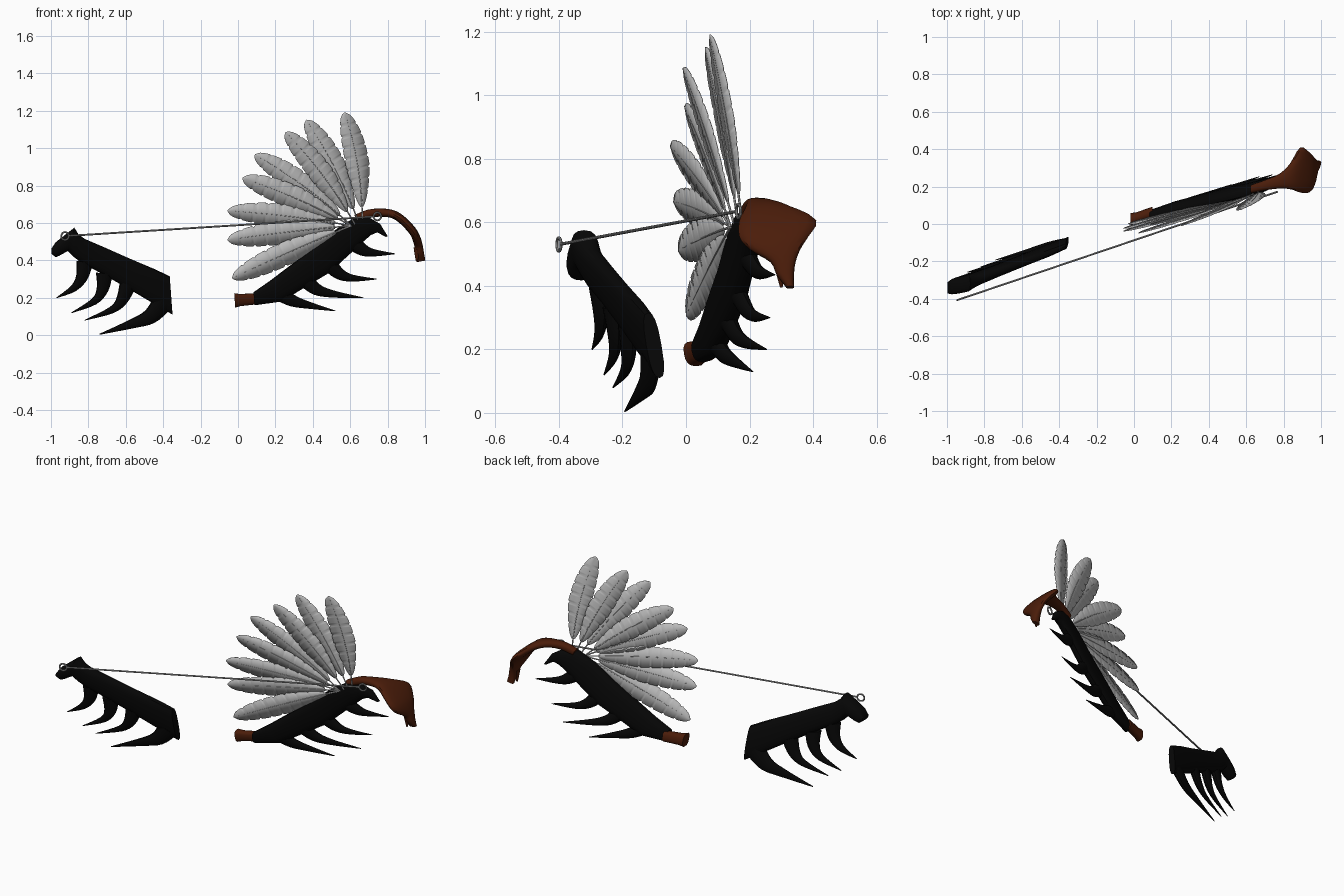
import bpy, bmesh, math
from mathutils import Vector as V

if "Cube" in bpy.data.objects:
    bpy.data.objects.remove(bpy.data.objects["Cube"])


def material(name, col):
    m = bpy.data.materials.new(name)
    m.diffuse_color = (*col, 1)
    m.use_nodes = True
    m.node_tree.nodes["Principled BSDF"].inputs["Base Color"].default_value = m.diffuse_color
    return m


BLACK = material("black", (0.002, 0.002, 0.002))
BROWN = material("brown", (0.07, 0.012, 0.003))
GREY = material("feather grey", (0.50, 0.50, 0.50))
METAL = material("metal grey", (0.32, 0.32, 0.32))


def finish(name, bm, mat, angle=40):
    bmesh.ops.recalc_face_normals(bm, faces=bm.faces)
    me = bpy.data.meshes.new(name)
    bm.to_mesh(me)
    bm.free()
    me.materials.append(mat)
    ob = bpy.data.objects.new(name, me)
    bpy.context.collection.objects.link(ob)
    bpy.ops.object.select_all(action='DESELECT')
    ob.select_set(True)
    bpy.context.view_layer.objects.active = ob
    bpy.ops.object.shade_smooth_by_angle(angle=math.radians(angle))
    return ob


def smooth_rows(rows, k=4):
    """Catmull-Rom interpolation of rows of vectors."""
    out = []
    for i in range(len(rows) - 1):
        a, b, c, d = (rows[max(0, min(len(rows) - 1, i + j))] for j in (-1, 0, 1, 2))
        for s in range(k):
            t = s / k
            out.append([0.5 * (2 * q + (r - p) * t + (2 * p - 5 * q + 4 * r - w) * t * t
                               + (3 * q - p - 3 * r + w) * t ** 3)
                        for p, q, r, w in zip(a, b, c, d)])
    return out + [rows[-1]]


def loft(name, rings, mat, sides=16, power=0.8):
    """Skin over rings given as (centre, half axis u, half axis v)."""
    bm = bmesh.new()
    loops = []
    for c, u, v in rings:
        loop = []
        for i in range(sides):
            a = 2 * math.pi * i / sides
            ca, sa = math.cos(a), math.sin(a)
            loop.append(bm.verts.new(c + u * math.copysign(abs(ca) ** power, ca)
                                     + v * math.copysign(abs(sa) ** power, sa)))
        loops.append(loop)
    for p, q in zip(loops, loops[1:]):
        for i in range(sides):
            j = (i + 1) % sides
            bm.faces.new((p[i], p[j], q[j], q[i]))
    bm.faces.new(loops[0])
    bm.faces.new(loops[-1][::-1])
    return finish(name, bm, mat)


# Each jaw lies in its own slanted plane: y from x and z
def left_plane(x, z):
    return V((x, -0.1 + 0.32 * (x + 0.36) - 0.15 * (z - 0.2), z))


def right_plane(x, z):
    return V((x, 0.044 + 0.356 * x - 0.147 * z, z))


def slab(name, plane, sections, mat):
    rings = []
    for x1, z1, x2, z2, d in sections:
        a, b = plane(x1, z1), plane(x2, z2)
        rings.append(((a + b) / 2, (a - b) / 2, V((0, d, 0))))
    return loft(name, rings, mat, power=0.75)


def spike(name, plane, pts, scale=1.0):
    rows = []
    for i, (x, z) in enumerate(pts):
        p, q = pts[max(0, i - 1)], pts[min(3, i + 1)]
        t = V((q[0] - p[0], q[1] - p[1])).normalized()
        w = (0.045, 0.032, 0.019, 0.002)[i] * scale
        u = plane(x - t.y * w, z + t.x * w) - plane(x, z)
        rows.append([plane(x, z), u, V((0, (0.026, 0.021, 0.013, 0.002)[i], 0))])
    loft(name, smooth_rows(rows), BLACK, 12, 1.0)


# Left jaw: body with hooked end, then four spikes
slab("left_jaw", left_plane, [
    (-.365, .315, -.35, .11, .024), (-.445, .353, -.47, .18, .03),
    (-.58, .41, -.58, .245, .03), (-.715, .47, -.73, .33, .032),
    (-.82, .515, -.835, .385, .036), (-.853, .54, -.88, .42, .04),
    (-.875, .575, -.91, .45, .044), (-.933, .53, -.955, .425, .044),
    (-.975, .497, -.975, .417, .04), (-.998, .462, -.998, .435, .03)], BLACK)
for i, (pts, s) in enumerate([
        ([(-.82, .39), (-.835, .31), (-.88, .25), (-.97, .20)], 1),
        ([(-.715, .33), (-.725, .245), (-.77, .18), (-.89, .12)], 1),
        ([(-.59, .27), (-.62, .19), (-.675, .135), (-.82, .08)], 1),
        ([(-.40, .18), (-.47, .10), (-.57, .06), (-.74, .005)], 1.3)]):
    spike(f"left_spike_{i + 1}", left_plane, pts, s)

# Right jaw: body with hooked end, then four spikes
slab("right_jaw", right_plane, [
    (.083, .23, .088, .16, .028), (.17, .29, .235, .18, .032),
    (.275, .37, .34, .245, .033), (.41, .47, .49, .335, .033),
    (.53, .57, .605, .44, .033), (.625, .63, .67, .50, .033),
    (.70, .63, .71, .535, .032), (.76, .595, .745, .55, .025),
    (.80, .53, .79, .525, .008)], BLACK)
for i, pts in enumerate([
        [(.22, .23), (.29, .185), (.38, .16), (.52, .13)],
        [(.36, .30), (.42, .245), (.51, .22), (.67, .20)],
        [(.48, .39), (.54, .33), (.61, .305), (.74, .30)],
        [(.61, .50), (.67, .455), (.73, .44), (.84, .435)]]):
    spike(f"right_spike_{i + 1}", right_plane, pts)

# Brown stub at the lower end of the right jaw
slab("stub", lambda x, z: right_plane(x, z) + V((0, .015, 0)), [
    (-.02, .225, -.015, .147, .032), (.01, .22, .012, .155, .026),
    (.10, .225, .10, .165, .026)], BROWN)

# Brown tail sheet: x, z along the arch, with low and high y
tail = [(.63, .622, .165, .21), (.70, .65, .18, .235), (.78, .655, .19, .27),
        (.84, .642, .185, .33), (.89, .605, .168, .41), (.935, .555, .168, .385),
        (.955, .515, .20, .36), (.966, .475, .265, .345), (.973, .435, .285, .34),
        (.98, .395, .315, .34)]
rows = []
for i, (x, z, lo, hi) in enumerate(tail):
    p, q = tail[max(0, i - 1)], tail[min(len(tail) - 1, i + 1)]
    t = V((q[0] - p[0], 0, q[1] - p[1])).normalized()
    rows.append([V((x, (lo + hi) / 2, z)), V((0, (hi - lo) / 2, 0)),
                 V((-t.z, 0, t.x)) * 0.022])
loft("tail", smooth_rows(rows, 3), BROWN)
loft("tail_prong", [(V((.955, .30, .47)), V((0, .025, 0)), V((.017, 0, 0))),
                    (V((.957, .298, .43)), V((0, .012, 0)), V((.013, 0, 0))),
                    (V((.955, .30, .395)), V((0, .004, 0)), V((.004, 0, 0)))], BROWN, 10, 1)


# Feathers: notched flat vane with a thin quill, fanned along the jaw's upper end
FACING = V((.35, -1, -.2)).normalized()


def feather(index, tip, root, half, bulge):
    tip, root = V(tip), V(root)
    side = (tip - root).cross(FACING).normalized()
    ctrl = (root + tip) / 2 + side * bulge

    def at(t):
        return root * (1 - t) ** 2 + ctrl * 2 * t * (1 - t) + tip * t * t

    bm = bmesh.new()
    n, prev = 60, None
    for i in range(n + 1):
        s = i / n
        w = half * min(1, (s / 0.42 + .02) ** 0.55)
        w *= math.sqrt(max(0, 1 - max(0, (s - .5) / .5) ** 2.2))
        if i % 7 == 3 and i > 8:
            w *= 0.86                       # barb notch
        w = max(w, .003)
        c = at(.13 + .87 * s)
        row = [bm.verts.new(c + side * w * k - FACING * abs(k) * .002) for k in (-1, 0, 1)]
        if prev:
            for a in (0, 1):
                bm.faces.new((prev[a], prev[a + 1], row[a + 1], row[a]))
        prev = row
    ob = finish(f"feather_{index}", bm, GREY)
    mod = ob.modifiers.new("thickness", 'SOLIDIFY')
    mod.thickness = .002
    mod.offset = 0
    quill = []
    for i in range(13):
        r = .0042 * (1 - .7 * i / 12)
        quill.append((at(i / 12 * .97), side * r, FACING * r))
    loft(f"quill_{index}", quill, GREY, 6, 1)


for i, (tip, half, bulge) in enumerate([
        ((.57, .075, 1.19), .066, .05), ((.365, .06, 1.15), .066, .04),
        ((.255, -.01, 1.085), .064, .04), ((.09, -.005, .965), .064, .04),
        ((.025, -.05, .84), .064, .03), ((-.055, -.04, .665), .062, .02),
        ((-.055, -.025, .51), .064, .01), ((-.03, .0, .305), .066, .01)]):
    k = min(1, i / 3)
    feather(i + 1, tip, (.665 - .06 * k, .175 - .035 * k, .61 - .025 * k), half, bulge)

# Thin rod with a ring at each end
A, B = V((-.925, -.40, .53)), V((.745, .165, .635))
d = (B - A).normalized()
u = d.cross(V((0, 0, 1))).normalized()
v = d.cross(u)
loft("rod", [(A + d * .02, u * .005, v * .005), (B - d * .02, u * .005, v * .005)], METAL, 8, 1)
for name, c in (("left_ring", A), ("right_ring", B)):
    bpy.ops.mesh.primitive_torus_add(location=c, rotation=(math.pi / 2, 0, math.atan2(d.y, d.x)),
                                     major_radius=.021, minor_radius=.005,
                                     major_segments=24, minor_segments=8)
    ob = bpy.context.object
    ob.name = name
    ob.data.materials.append(METAL)
    bpy.ops.object.shade_smooth_by_angle()
